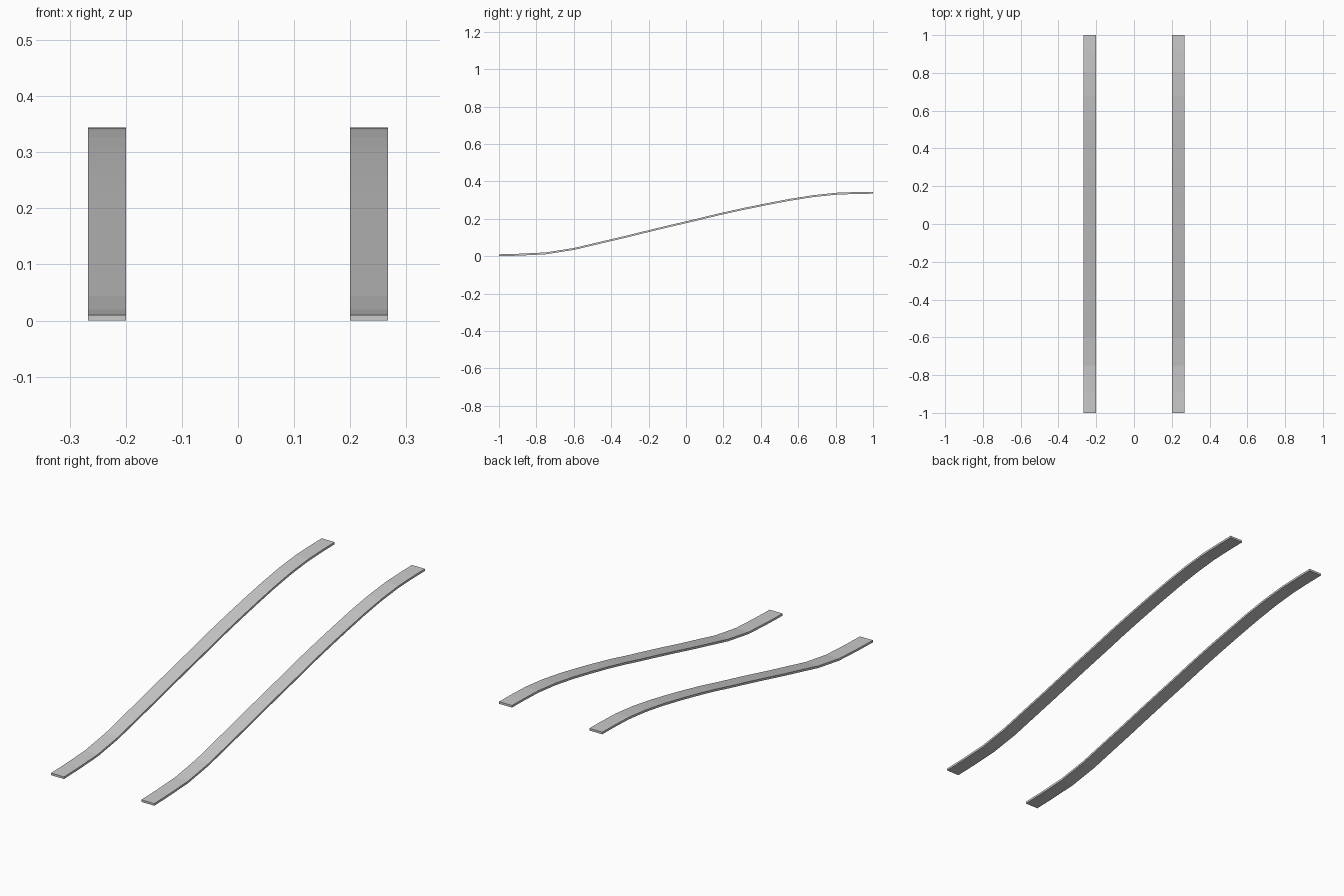
import bpy, bmesh

if "Cube" in bpy.data.objects:
    bpy.data.objects.remove(bpy.data.objects["Cube"])

# Side profile of the rail: (y, z of top surface)
PROFILE = [(-1, .010), (-.89, .013), (-.75, .020), (-.597, .044), (-.458, .077),
           (-.33, .107), (-.204, .138), (-.079, .168), (.05, .198), (.173, .228),
           (.3, .256), (.427, .282), (.553, .306), (.68, .326), (.805, .339),
           (.918, .343), (1, .344)]
THICK = .010
X_IN, X_OUT = .20, .267


def ramp_rail(name, x0, x1):
    """Curved strip made of separate flat plates laid end to end."""
    bm = bmesh.new()
    for (ya, za), (yb, zb) in zip(PROFILE, PROFILE[1:]):
        section = [(ya, za - THICK), (yb, zb - THICK), (yb, zb), (ya, za)]
        left = [bm.verts.new((x0, y, z)) for y, z in section]
        right = [bm.verts.new((x1, y, z)) for y, z in section]
        bm.faces.new(left[::-1])
        bm.faces.new(right)
        for i in range(4):
            j = (i + 1) % 4
            bm.faces.new((left[i], left[j], right[j], right[i]))
    bmesh.ops.recalc_face_normals(bm, faces=bm.faces)
    mesh = bpy.data.meshes.new(name)
    bm.to_mesh(mesh)
    bm.free()
    obj = bpy.data.objects.new(name, mesh)
    bpy.context.collection.objects.link(obj)


# Left and right rails
ramp_rail("ramp_rail_left", -X_OUT, -X_IN)
ramp_rail("ramp_rail_right", X_IN, X_OUT)
